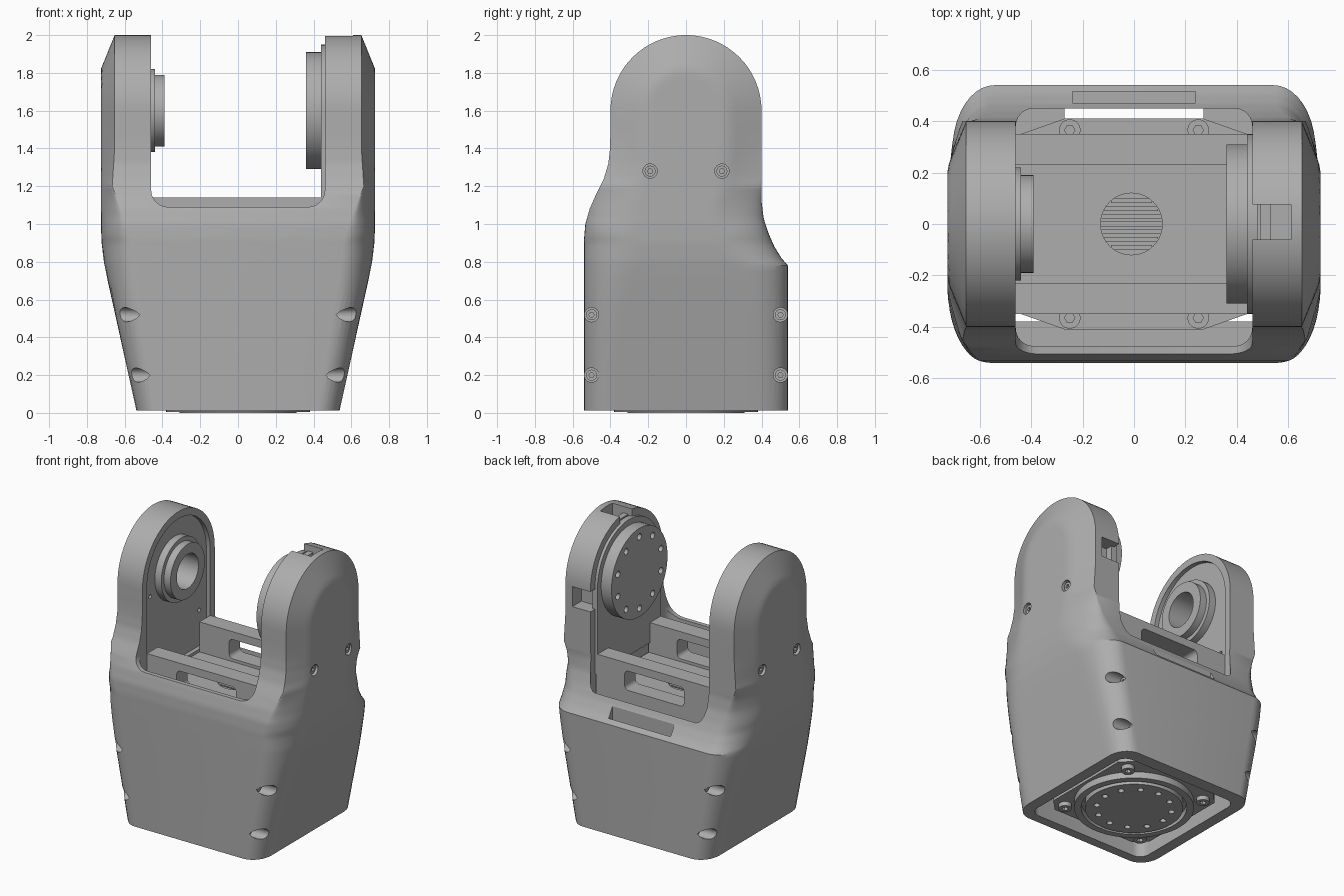
import bpy, bmesh
from math import sin, cos, pi, sqrt, hypot

if "Cube" in bpy.data.objects:
    bpy.data.objects.remove(bpy.data.objects["Cube"], do_unlink=True)

grey = bpy.data.materials.new("plain grey")
grey.use_nodes = True
GREY = (0.42, 0.42, 0.42, 1)
grey.diffuse_color = GREY
grey.node_tree.nodes["Principled BSDF"].inputs["Base Color"].default_value = GREY


def finish(name, bm):
    bmesh.ops.recalc_face_normals(bm, faces=bm.faces)
    mesh = bpy.data.meshes.new(name)
    bm.to_mesh(mesh)
    bm.free()
    mesh.materials.append(grey)
    ob = bpy.data.objects.new(name, mesh)
    bpy.context.collection.objects.link(ob)
    return ob


def loft(name, rings):
    """Closed solid through rings of equal length, capped at both ends."""
    bm = bmesh.new()
    rows = [[bm.verts.new(p) for p in ring] for ring in rings]
    n = len(rows[0])
    for a, b in zip(rows, rows[1:]):
        for i in range(n):
            j = (i + 1) % n
            bm.faces.new((a[i], a[j], b[j], b[i]))
    bm.faces.new(rows[0])
    bm.faces.new(rows[-1])
    return finish(name, bm)


def prism(name, pts, axis, lo, hi):
    """Extrude a 2D outline along an axis."""
    place = {"x": lambda p, a: (a, p[0], p[1]),
             "y": lambda p, a: (p[0], a, p[1]),
             "z": lambda p, a: (p[0], p[1], a)}[axis]
    return loft(name, [[place(p, a) for p in pts] for a in (lo, hi)])


def rect(u0, u1, v0, v1, r=0.0, n=6):
    if not r:
        return [(u0, v0), (u1, v0), (u1, v1), (u0, v1)]
    corners = [(u1 - r, v1 - r), (u0 + r, v1 - r), (u0 + r, v0 + r), (u1 - r, v0 + r)]
    return [(u + r * cos((k + i / n) * pi / 2), v + r * sin((k + i / n) * pi / 2))
            for k, (u, v) in enumerate(corners) for i in range(n + 1)]


def circle(u, v, r, n=40):
    return [(u + r * cos(2 * pi * i / n), v + r * sin(2 * pi * i / n)) for i in range(n)]


def arch(r, foot, n=32):
    return [(-r, foot), (r, foot)] + [
        (r * cos(pi * i / n), HUB + r * sin(pi * i / n)) for i in range(n + 1)]


def cut(ob, *cutters):
    for c in cutters:
        mod = ob.modifiers.new("cut", "BOOLEAN")
        mod.operation, mod.solver, mod.object = "DIFFERENCE", "EXACT", c
        bpy.context.view_layer.objects.active = ob
        bpy.ops.object.modifier_apply(modifier=mod.name)
        bpy.data.objects.remove(c, do_unlink=True)
    return ob


def curve(table, z):
    """Piecewise linear lookup with softened steps."""
    for (z0, a), (z1, b) in zip(table, table[1:]):
        if z <= z1:
            return a + (b - a) * max(0, z - z0) / (z1 - z0)
    return table[-1][1]


# Shell outline rules
HUB, R = 1.6, 0.4
WIDTH = [(0, .535), (.7, .69), (.8, .71), (.9, .722), (1, .726)]
FRONT = [(.92, .54), (1.0, .533), (1.08, .51), (1.16, .475), (1.24, .435), (1.32, .411), (1.42, R)]
BACK = [(.78, .54), (.82, .505), (.88, .468), (.95, .437), (1.03, .411), (1.12, R)]
CORNER_X = [(0, .12), (.9, .17), (1.05, .12), (1.2, .06), (1.4, .073)]
CORNER_Y = [(0, .14), (.6, .18), (.9, .3), (1.2, .2), (1.4, .18)]


def shell_ring(z, n=30):
    df, db = curve(FRONT, z), curve(BACK, z)
    if z > HUB:
        df = db = sqrt(R * R - (z - HUB) ** 2)
    w, rx, ry = (curve(t, z) for t in (WIDTH, CORNER_X, CORNER_Y))
    straight = min(1, max(0, (z - .95) / .3))
    side = []
    for i in range(n + 1):
        y = -df + (df + db) * (1 - cos(pi * i / n)) / 2
        e = min(y + df, db - y) if z <= HUB else R - hypot(y, z - HUB)
        t = min(1, max(0, e / ry))
        bulge = straight * t + (1 - straight) * sqrt(max(0, 1 - (1 - t) ** 2))
        side.append((w - rx + rx * bulge, y, z))
    return side + [(-x, y, z) for x, y, z in reversed(side)]


levels = [.012, .25, .5, .7, .75] + [.78 + .02 * i for i in range(32)] + [1.5]
levels += [HUB + .3995 * sin(pi / 2 * i / 16) for i in range(17)]
shell = loft("outer_shell", [shell_ring(z) for z in levels])

# Gap between the arms, hollow body and lip pocket
cut(shell,
    prism("c", rect(-.46, .46, 1.09, 2.6, .09), "y", -1, 1),
    prism("c", rect(-.46, .46, -.475, .45, .07), "z", -.1, 1.3),
    prism("c", rect(-.24, .24, .47, .515), "z", .72, 1.2))

# Side screw pockets on the body and arms
screws = [(y, z, x) for z, x in ((.52, .49), (.2, .42)) for y in (-.5, .5)]
screws += [(y, 1.28, .69) for y in (-.19, .19)]
for s in (-1, 1):
    for y, z, x in screws:
        cut(shell, prism("c", circle(y, z, .038, 24), "x", s * x, s * .9))
        head = prism("shell_screw", circle(y, z, .029, 20), "x", s * (x - .01), s * (x + .022))
        cut(head, prism("c", circle(y, z, .014, 6), "x", s * (x + .006), s * (x + .1)))

# Right-arm recess and left-arm notches
cut(shell,
    prism("c", arch(.35, .95), "x", -.49, -.4),
    prism("c", circle(0, HUB, .12), "x", -.62, -.4),
    prism("c", circle(-.27, 1.5, .014, 12), "x", -.53, -.4),
    prism("c", circle(.27, 1.2, .014, 12), "x", -.53, -.4),
    prism("c", rect(.4, .61, -.06, .075), "z", 1.9, 2.2),
    prism("c", rect(.4, .6, 1.45, 1.59), "y", .3, .6))
prism("cable_clip", rect(.49, .53, -.06, .075), "z", 1.88, 1.95)

# Left arm: face plate and drilled drive disc
prism("drive_plate", arch(.35, 1.0), "x", .44, .48)
disc = prism("drive_disc", circle(0, HUB, .31, 64), "x", .36, .45)
cut(disc, *[prism("c", circle(.25 * cos(a), HUB + .25 * sin(a), .022, 14), "x", .3, .42)
            for a in [2 * pi * (i + .5) / 10 for i in range(10)]])

# Right arm: ring-shaped bearing
for name, r, x0, x1 in (("bearing_flange", .22, -.5, -.44), ("bearing_boss", .19, -.45, -.39)):
    ring = prism(name, circle(0, HUB, r, 56), "x", x0, x1)
    cut(ring, prism("c", circle(0, HUB, .12), "x", -.6, -.3))

# Motor housing with octagonal flange and corner screws
octagon = [(.44, .35), (.27, .41), (-.27, .41), (-.44, .35),
           (-.44, -.35), (-.27, -.41), (.27, -.41), (.44, -.35)]
prism("motor_flange", octagon, "z", .66, .78)
prism("motor_body", rect(-.4, .4, -.4, .4, .08, 1), "z", .05, .7)
for sx in (-1, 1):
    for sy in (-1, 1):
        for name, x, y, z0, z1 in (("flange_screw", .25, .365, .75, .81),
                                   ("base_screw", .31, .31, .02, .08)):
            head = prism(name, circle(sx * x, sy * y, .042, 24), "z", z0, z1)
            socket = z1 if z0 > .5 else z0
            cut(head, prism("c", circle(sx * x, sy * y, .02, 6), "z", socket - .025, socket + .025))
    # Ledges that close the rear corners
    lo, hi = sorted((sx * .27, sx * .46))
    prism("rear_ledge", rect(lo, hi, .34, .46), "z", .6, .7)
prism("front_ledge", rect(-.46, .46, -.48, -.38), "z", .6, .7)

# Rails with slotted windows, and floor with a vent
for s in (-1, 1):
    lo, hi = sorted((s * .23, s * .35))
    rail = prism("slotted_rail", rect(-.46, .45, lo, hi), "z", .78, 1.14)
    cut(rail, prism("c", rect(-.23, .23, .95, 1.085, .03), "y", lo - .1, hi + .1))
floor = prism("rail_floor", rect(-.46, .45, -.23, .23), "z", .75, .93)
cut(floor, prism("c", circle(-.01, 0, .12), "z", .87, 1.1))
for i in range(-3, 4):
    y = i * .03
    half = sqrt(.12 ** 2 - y * y)
    prism("vent_bar", rect(-.01 - half, -.01 + half, y - .009, y + .009), "z", .86, .9)

# Turntable underneath
rim = prism("turntable_ring", circle(0, 0, .38, 64), "z", .005, .06)
cut(rim, prism("c", circle(0, 0, .335, 64), "z", -.1, .2))
table = prism("turntable_disc", circle(0, 0, .31, 64), "z", 0, .06)
cut(table, *[prism("c", circle(.24 * cos(a), .24 * sin(a), .02, 14), "z", -.1, .03)
             for a in [2 * pi * i / 12 for i in range(12)]])

# Smooth curved faces, keep edges crisp
bpy.ops.object.select_all(action="DESELECT")
for ob in bpy.context.scene.objects:
    if ob.type == "MESH":
        ob.select_set(True)
        bpy.context.view_layer.objects.active = ob
bpy.ops.object.shade_smooth_by_angle(angle=.5)
